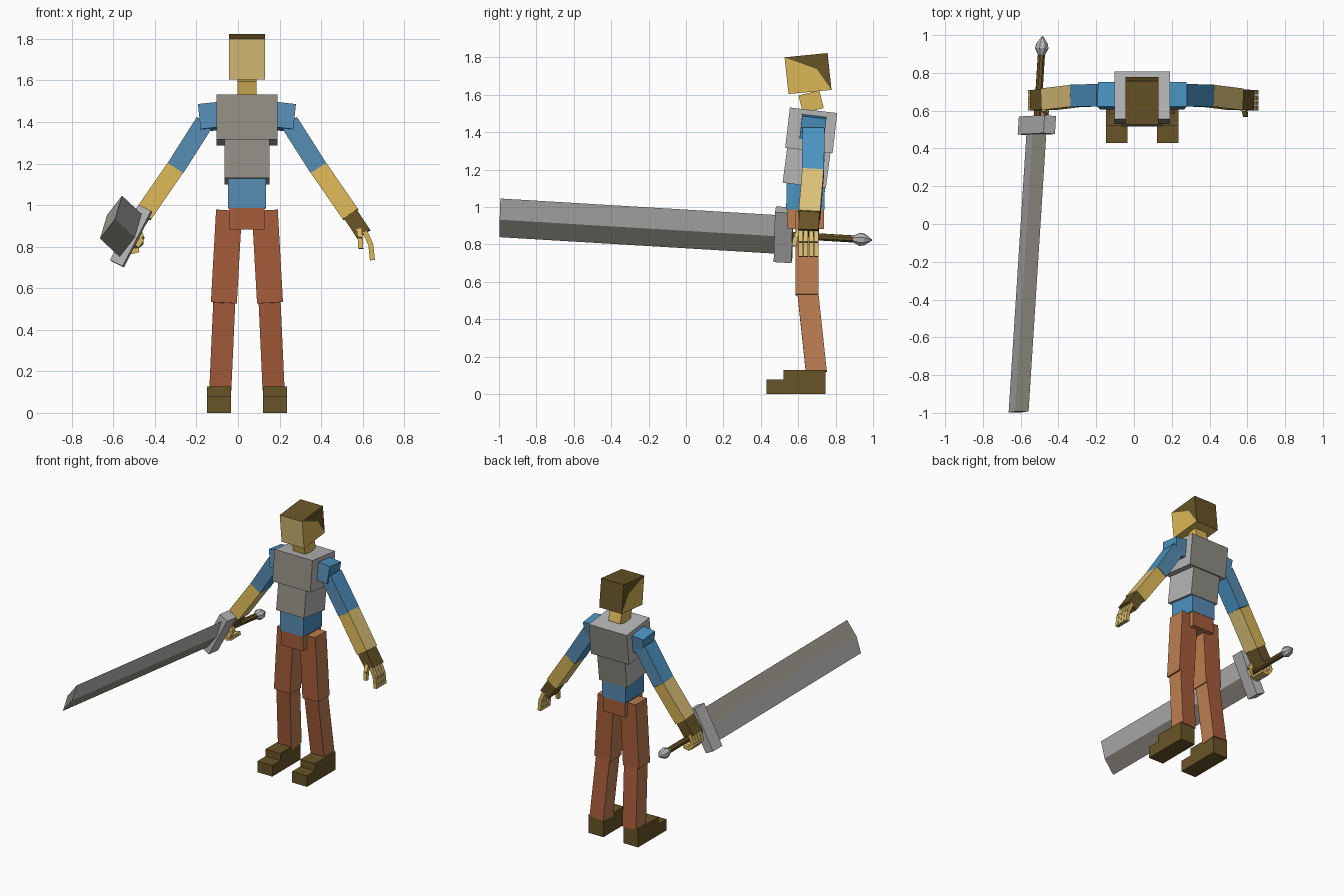
import bpy, bmesh, math
from mathutils import Vector, Matrix

cube = bpy.data.objects.get("Cube")
if cube:
    bpy.data.objects.remove(cube, do_unlink=True)


def material(name, rgb):
    m = bpy.data.materials.new(name)
    m.use_nodes = True
    m.diffuse_color = (*rgb, 1)
    m.node_tree.nodes["Principled BSDF"].inputs["Base Color"].default_value = (*rgb, 1)
    return m


OLIVE = material("dark olive", (0.138, 0.088, 0.02))
GOLD = material("golden skin", (0.71, 0.475, 0.095))
TAN = material("pale skin", (0.71, 0.53, 0.19))
BLUE = material("steel blue", (0.095, 0.263, 0.45))
BRIGHT = material("bright blue", (0.07, 0.29, 0.53))
RUST = material("rust brown", (0.38, 0.108, 0.043))
LEATHER = material("tan brown", (0.51, 0.21, 0.083))
WARM = material("warm grey", (0.277, 0.263, 0.227))
GREY = material("plain grey", (0.47, 0.47, 0.47))


def finish(name, bm, mats):
    bmesh.ops.recalc_face_normals(bm, faces=bm.faces)
    mesh = bpy.data.meshes.new(name)
    bm.to_mesh(mesh)
    bm.free()
    for m in mats:
        mesh.materials.append(m)
    obj = bpy.data.objects.new(name, mesh)
    bpy.context.collection.objects.link(obj)
    return obj


def loft(name, p0, p1, stations, mats, sides=4, turn=math.pi / 4, ref=(0, 1, 0)):
    """Rings of (t, half width, half depth) along p0-p1; side faces alternate the two mats."""
    p0, p1 = Vector(p0), Vector(p1)
    z = (p1 - p0).normalized()
    x = Vector(ref).cross(z).normalized()
    y = z.cross(x)
    bm = bmesh.new()
    rings = []
    for t, rx, ry in stations:
        c = p0.lerp(p1, t)
        angles = [turn + math.tau * i / sides for i in range(sides)]
        rings.append([bm.verts.new(c + x * rx * math.cos(a) + y * ry * math.sin(a)) for a in angles])
    for a, b in zip(rings, rings[1:]):
        for i in range(sides):
            j = (i + 1) % sides
            bm.faces.new((a[i], a[j], b[j], b[i])).material_index = i % 2
    for end in (rings[0], rings[-1]):
        bm.faces.new(end).material_index = 1
    return finish(name, bm, mats)


def block(name, p0, p1, w, d, front, side, **kw):
    rx, ry = w / math.sqrt(2), d / math.sqrt(2)
    return loft(name, p0, p1, [(0, rx, ry), (1, rx, ry)], [front, side], **kw)


CX = 0.043

# Head: side profile split along the hairline, extruded across x
bm = bmesh.new()
profile = {"brow": (0.527, 1.80), "temple": (0.70, 1.737), "nape": (0.778, 1.626),
           "crown": (0.757, 1.823), "chin": (0.548, 1.604)}
L, R = ({k: bm.verts.new((CX + s * 0.0875, *p)) for k, p in profile.items()} for s in (1, -1))
for side in (L, R):
    for keys, mat in (("brow temple nape crown", 1), ("brow chin temple", 0), ("chin nape temple", 0)):
        bm.faces.new([side[k] for k in keys.split()]).material_index = mat
for a, b, mat in (("brow", "chin", 2), ("chin", "nape", 0), ("nape", "crown", 1), ("crown", "brow", 1)):
    bm.faces.new((L[a], L[b], R[b], R[a])).material_index = mat
finish("head", bm, [GOLD, OLIVE, TAN])

# Neck and torso
block("neck", (CX, 0.681, 1.515), (CX, 0.657, 1.61), 0.093, 0.115, GOLD, GOLD)
block("chest", (CX, 0.657, 1.302), (CX, 0.682, 1.517), 0.295, 0.255, WARM, GREY)
block("abdomen", (CX, 0.632, 1.115), (CX, 0.657, 1.305), 0.217, 0.233, WARM, GREY)
block("waist", (CX, 0.638, 0.985), (CX, 0.64, 1.13), 0.182, 0.205, BLUE, BRIGHT)
block("pelvis", (CX, 0.64, 0.882), (CX, 0.64, 1.0), 0.168, 0.197, RUST, LEATHER)

for s, label in ((1, "left"), (-1, "right")):
    def at(dx, y, z):
        return (CX + s * dx, y, z)

    # Legs
    block(label + "_thigh", at(0.111, 0.647, 0.53), at(0.086, 0.647, 0.975), 0.125, 0.123, RUST, LEATHER)
    block(label + "_shin", at(0.128, 0.697, 0.115), at(0.109, 0.652, 0.535), 0.106, 0.112, RUST, LEATHER)

    # Stepped boot
    block(label + "_boot", at(0.135, 0.633, 0), at(0.135, 0.633, 0.128), 0.115, 0.226, OLIVE, OLIVE)
    block(label + "_boot_toe", at(0.135, 0.476, 0), at(0.135, 0.476, 0.078), 0.115, 0.092, OLIVE, OLIVE)

    # Arms
    block(label + "_shoulder", at(0.165, 0.672, 1.365), at(0.178, 0.686, 1.485), 0.115, 0.13, BLUE, BRIGHT)
    block(label + "_upper_arm", at(0.203, 0.682, 1.40), at(0.344, 0.679, 1.178), 0.09, 0.118, BLUE, BRIGHT)
    block(label + "_forearm", at(0.344, 0.679, 1.18), at(0.499, 0.66, 0.955), 0.089, 0.115, GOLD, TAN)
    block(label + "_palm", at(0.497, 0.66, 0.958), at(0.562, 0.655, 0.86), 0.075, 0.108, OLIVE, OLIVE)

    # Fingers: relaxed on the left, closed round the grip on the right
    if s > 0:
        joints = [(0.568, 0.872), (0.596, 0.81), (0.604, 0.735)]
        thumb = [(0.54, 0.61, 0.88), (0.545, 0.585, 0.84), (0.548, 0.578, 0.79)]
    else:
        joints = [(0.568, 0.875), (0.592, 0.815), (0.56, 0.775), (0.52, 0.785)]
        thumb = [(0.52, 0.61, 0.88), (0.505, 0.59, 0.84), (0.53, 0.585, 0.80)]
    chains = [[(dx, 0.613 + 0.028 * i, z) for dx, z in joints] for i in range(4)] + [thumb]
    for i, chain in enumerate(chains):
        part = label + ("_thumb" if i == 4 else "_finger")
        for a, b in zip(chain, chain[1:]):
            block(part, at(*a), at(*b), 0.024, 0.025, GOLD, TAN)

# Sword, laid along one slanted axis from pommel to tip
pommel_end, tip = Vector((-0.484, 0.995, 0.823)), Vector((-0.611, -0.995, 0.942))
lean = math.radians(27)
up = (math.sin(lean), 0, math.cos(lean))


def along(y):
    return pommel_end.lerp(tip, (pommel_end.y - y) / (pommel_end.y - tip.y))


loft("sword_blade", along(0.48), tip, [(0, 0.022, 0.116), (1, 0.022, 0.116)], [GREY, WARM], turn=0, ref=up)
block("sword_guard", along(0.57), along(0.475), 0.068, 0.30, GREY, GREY, ref=up)
loft("sword_grip", along(0.91), along(0.56), [(0, 0.02, 0.02), (1, 0.02, 0.02)], [OLIVE, OLIVE],
     sides=8, ref=up)
loft("sword_pommel", along(0.895), pommel_end,
     [(0, 0.02, 0.02), (0.35, 0.037, 0.037), (0.6, 0.032, 0.032), (1, 0.003, 0.003)],
     [GREY, GREY], sides=8, ref=up)
